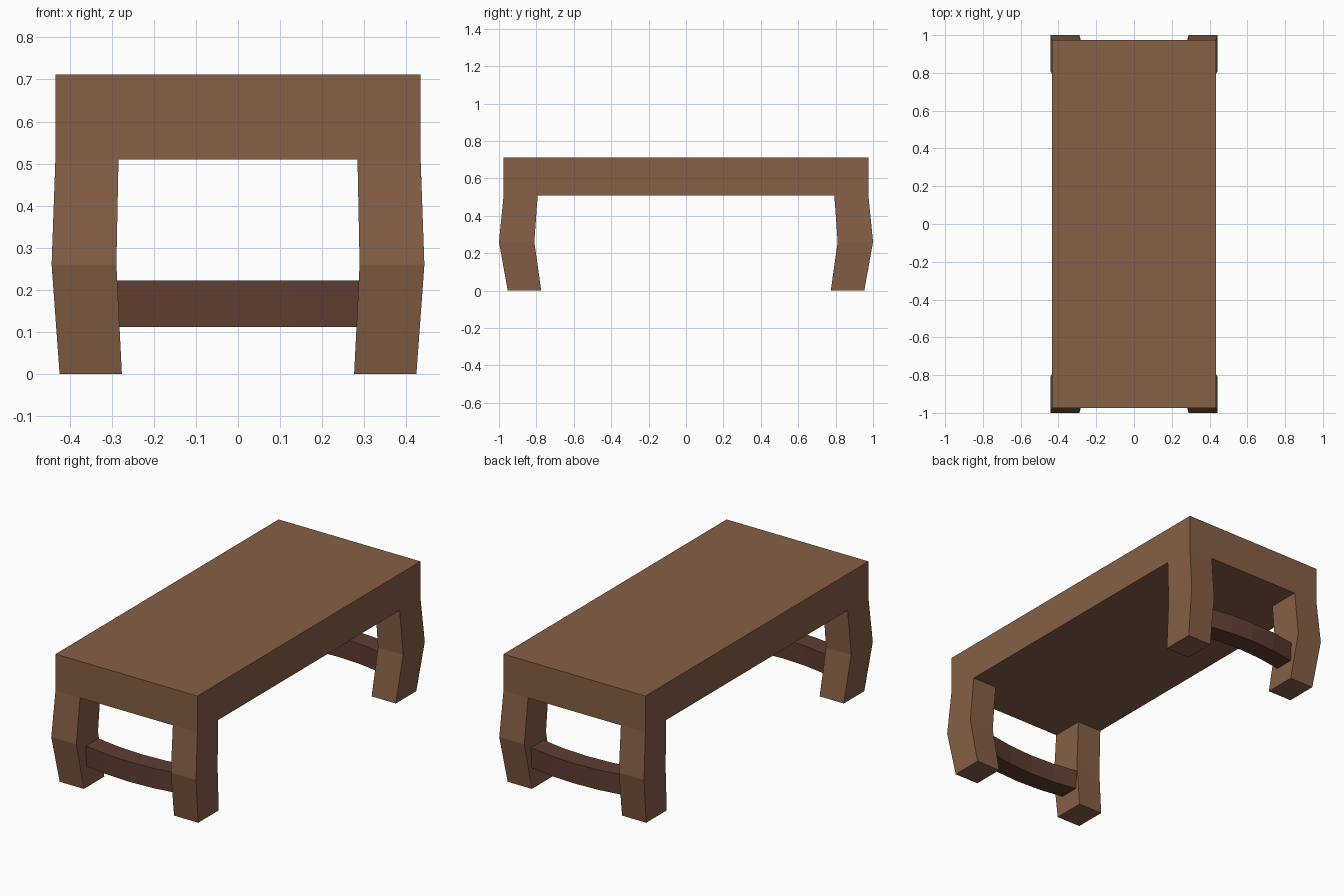
import bpy
import bmesh

cube = bpy.data.objects.get("Cube")
if cube:
    bpy.data.objects.remove(cube, do_unlink=True)


def make_material(name, color):
    mat = bpy.data.materials.new(name)
    mat.use_nodes = True
    mat.diffuse_color = color
    mat.node_tree.nodes["Principled BSDF"].inputs["Base Color"].default_value = color
    return mat


wood = make_material("warm brown wood", (0.24, 0.115, 0.06, 1))
dark_wood = make_material("dark red brown wood", (0.115, 0.048, 0.03, 1))


def loft(name, rings, mat, cap_end=True):
    """Skin four-cornered rings into a flat shaded beam."""
    bm = bmesh.new()
    loops = [[bm.verts.new(p) for p in ring] for ring in rings]
    for a, b in zip(loops, loops[1:]):
        for i in range(4):
            j = (i + 1) % 4
            bm.faces.new((a[i], a[j], b[j], b[i]))
    bm.faces.new(loops[0])
    if cap_end:
        bm.faces.new(loops[-1])
    bmesh.ops.recalc_face_normals(bm, faces=bm.faces)
    mesh = bpy.data.meshes.new(name)
    bm.to_mesh(mesh)
    bm.free()
    mesh.materials.append(mat)
    obj = bpy.data.objects.new(name, mesh)
    bpy.context.collection.objects.link(obj)
    return obj


def level(x0, x1, y0, y1, z):
    return [(x0, y0, z), (x1, y0, z), (x1, y1, z), (x0, y1, z)]


# Thick slab top
SLAB_Z = 0.51
loft("table_top", [level(-0.434, 0.434, -0.975, 0.975, z) for z in (SLAB_Z, 0.712)], wood)

# Bent legs: inner x, outer x, inner y, outer y, height
LEG = [(0.276, 0.424, 0.774, 0.953, 0),
       (0.289, 0.443, 0.811, 1.0, 0.26),
       (0.284, 0.434, 0.793, 0.975, SLAB_Z)]
for sx, side in ((1, "left"), (-1, "right")):
    for sy, end in ((-1, "front"), (1, "back")):
        rings = [level(sx * a, sx * b, sy * c, sy * d, z) for a, b, c, d, z in LEG]
        loft(f"{end}_{side}_leg", rings, wood, cap_end=False)

# Stretchers between the legs, bowed outward
HALF, BOW, WIDTH, STEPS = 0.288, 0.03, 0.11, 4
for sy, outer, end in ((-1, 0.92, "front"), (1, 0.945, "back")):
    rings = []
    for i in range(STEPS + 1):
        t = 2 * i / STEPS - 1
        y = outer + BOW * (1 - t * t)
        x = HALF * t
        rings.append([(x, sy * y, 0.112), (x, sy * y, 0.222),
                      (x, sy * (y - WIDTH), 0.222), (x, sy * (y - WIDTH), 0.112)])
    loft(f"{end}_stretcher", rings, dark_wood)
